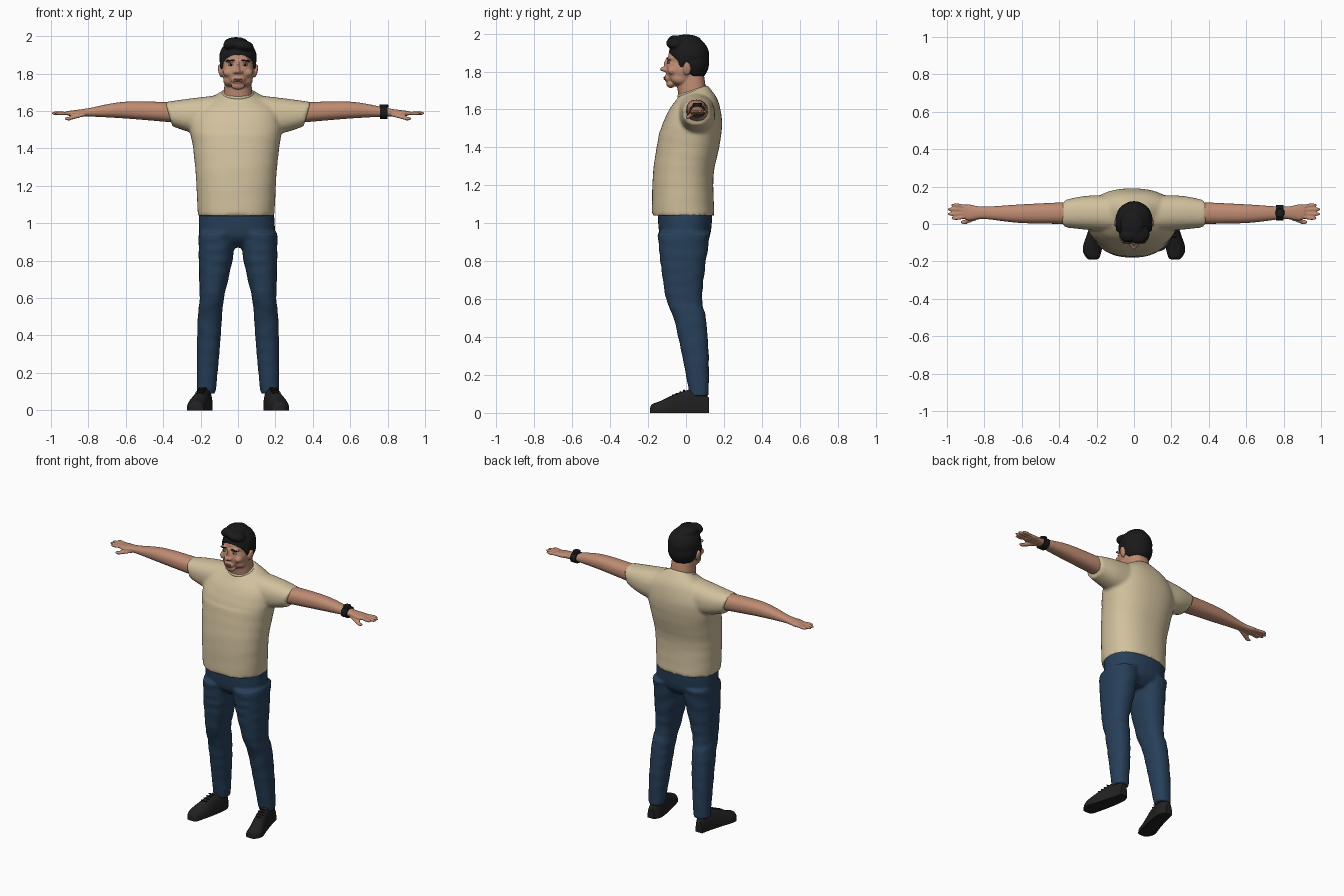
import bpy, bmesh, math
from mathutils import Matrix, Vector

cube = bpy.data.objects.get("Cube")
if cube:
    bpy.data.objects.remove(cube)


def material(name, *color):
    mat = bpy.data.materials.new(name)
    mat.use_nodes = True
    mat.diffuse_color = (*color, 1)
    shader = mat.node_tree.nodes["Principled BSDF"]
    shader.inputs["Base Color"].default_value = (*color, 1)
    shader.inputs["Roughness"].default_value = .8
    return mat


skin = material("skin", .52, .26, .17)
lip_red = material("lip red", .36, .14, .1)
tan_cotton = material("tan cotton", .64, .53, .34)
blue_denim = material("blue denim", .02, .05, .1)
black = material("black", .01, .01, .01)
charcoal = material("charcoal leather", .016, .015, .015)
eye_white = material("eye white", .5, .42, .38)

# Each axis maps (along, across, up) to model coordinates
axes = {"x": lambda along, across, up: (along, across, up),
        "y": lambda along, across, up: (across, along, up),
        "z": lambda along, across, up: (across, up, along)}
sides = {"left": 1, "right": -1}


def spline(rows, steps=6):
    """Smooth Catmull-Rom curve through the section rows."""
    rows = [Vector(row) for row in rows]
    last = len(rows) - 1
    for i in range(last):
        before, start, end, after = (rows[min(max(i + k, 0), last)] for k in range(-1, 3))
        leave, arrive = (end - before) / 2, (after - start) / 2
        for step in range(steps):
            t = step / steps
            bend = 3 * (end - start) - 2 * leave - arrive
            twist = leave + arrive - 2 * (end - start)
            yield start + leave * t + bend * t ** 2 + twist * t ** 3
    yield rows[last]


def loft(bm, axis, rows, side=1, power=2.3, fold=0, lean=lambda along: 0):
    """Rounded sections: position, two centres, two half sizes."""
    count = 48
    rings = []
    for along, mid_u, mid_v, half_u, half_v in spline(rows):
        ring = []
        for k in range(count):
            angle = math.tau * k / count
            crease = 1 + fold * math.sin(along * 75 + 2.5 * math.sin(angle + along * 9))
            u, v = (math.copysign(abs(wave) ** (2 / power), wave) * crease
                    for wave in (math.cos(angle), math.sin(angle)))
            x, y, z = axes[axis](along + lean(along) * v, mid_u + u * half_u, mid_v + v * half_v)
            ring.append(bm.verts.new((x * side, y, max(z, 0))))
        rings.append(ring)
    for low, high in zip(rings, rings[1:]):
        for k in range(count):
            bm.faces.new((low[k - 1], low[k], high[k], high[k - 1]))
    bm.faces.new(rings[0])
    bm.faces.new(rings[-1])


def ball(bm, center, size, tilt=0):
    place = Matrix.Translation(center) @ Matrix.Rotation(tilt, 4, "Y")
    bmesh.ops.create_uvsphere(bm, u_segments=24, v_segments=16, radius=1,
                              matrix=place @ Matrix.Diagonal((*size, 1)))


def pair(bm, center, size, tilt=0):
    x, y, z = center
    for side in sides.values():
        ball(bm, (x * side, y, z), size, tilt * side)


def finish(bm, name, mat, voxel=0):
    """Make the object; a voxel size fuses its overlapping volumes."""
    bmesh.ops.recalc_face_normals(bm, faces=bm.faces)
    mesh = bpy.data.meshes.new(name)
    bm.to_mesh(mesh)
    bm.free()
    mesh.materials.append(mat)
    obj = bpy.data.objects.new(name, mesh)
    bpy.context.collection.objects.link(obj)
    bpy.ops.object.select_all(action="DESELECT")
    obj.select_set(True)
    bpy.context.view_layer.objects.active = obj
    bpy.ops.object.shade_smooth_by_angle(angle=math.radians(50))
    if voxel:
        fuse = obj.modifiers.new("fuse", "REMESH")
        fuse.mode = "VOXEL"
        fuse.voxel_size = voxel
        fuse.use_smooth_shade = True
        soften = obj.modifiers.new("soften", "SMOOTH")
        soften.iterations = 4


# Shirt: torso tilted forward at the neckline, with short sleeves
bm = bmesh.new()
torso = [(1.04, .205, -.015, .165), (1.25, .215, -.015, .16), (1.4, .23, .01, .165),
         (1.52, .245, .03, .16), (1.62, .21, .04, .13), (1.68, .12, .04, .09),
         (1.7, .075, .035, .075)]
loft(bm, "z", [(z, -.01 if z < 1.6 else 0, mid, width, depth) for z, width, mid, depth in torso],
     fold=.003, lean=lambda z: .03 * (z - 1) ** 2 * 2 if z > 1.5 else 0)
for side in sides.values():
    loft(bm, "x", [(.1, .055, 1.57, .1, .115), (.26, .06, 1.575, .09, .09),
                   (.37, .055, 1.583, .073, .065)], side, lean=lambda x: x * x / 7)
finish(bm, "shirt", tan_cotton, .01)

# Ribbed collar
bpy.ops.mesh.primitive_torus_add(location=(0, .037, 1.692), rotation=(.3, 0, 0),
                                 major_radius=.075, minor_radius=.011)
collar = bpy.context.object
collar.name = "collar"
collar.data.materials.append(tan_cotton)
bpy.ops.object.shade_smooth()

# Jeans: hips and creased legs
bm = bmesh.new()
loft(bm, "z", [(.87, 0, 0, .1, .07), (.93, -.005, -.005, .195, .13),
               (1.06, -.008, -.005, .2, .145)])
leg = [(.09, .17, .07, .05, .05), (.3, .16, .05, .06, .07), (.5, .15, .02, .065, .085),
       (.6, .14, -.01, .065, .095), (.8, .12, -.015, .09, .12), (.95, .11, -.01, .1, .14)]
for side in sides.values():
    loft(bm, "z", leg, side, fold=.02)
finish(bm, "jeans", blue_denim, .009)

# Shoes: flat below, toes turned out, laces across the instep
shoe = [(.12, .18, .025, .08), (.07, .175, .04, .125), (-.03, .195, .048, .11),
        (-.13, .222, .052, .065), (-.18, .22, .035, .045), (-.19, .22, .015, .02)]
for label, side in sides.items():
    bm = bmesh.new()
    loft(bm, "y", [(y, mid, 0, width, height) for y, mid, width, height in shoe], side)
    finish(bm, label + "_shoe", charcoal)
    bm = bmesh.new()
    for i in range(4):
        ball(bm, (side * (.19 + i / 200), -.01 - i / 50, .118 - i / 120), (.025, .005, .005))
    finish(bm, label + "_laces", black)

# Bare arms with fanned fingers and a thumb
arm = [(.3, .06, 1.59, .06, .055), (.6, .055, 1.605, .05, .045), (.8, .06, 1.593, .033, .022),
       (.88, .062, 1.588, .043, .016), (.91, .065, 1.588, .036, .012)]
for label, side in sides.items():
    bm = bmesh.new()
    loft(bm, "x", arm, side)
    for i in range(4):
        fan = i - 1.5
        tip = 1 - abs(fan) ** 2 / 80
        for reach in (.91, .95, tip - .028):
            ball(bm, (side * reach, .066 + fan * reach ** 4 / 35, 1.588), (.029, .01, .01))
    for step in range(4):
        ball(bm, (side * (.84 + step / 45), .035 - step / 120, 1.577 - step / 170),
             (.022, .012, .01))
    finish(bm, label + "_arm", skin, .005)

# Wristwatch on the left arm
bm = bmesh.new()
loft(bm, "x", [(x, .06, 1.592, .042, .034) for x in (.76, .8)])
bmesh.ops.create_cone(bm, cap_ends=True, segments=24, radius1=.026, radius2=.023, depth=.016,
                      matrix=Matrix.Translation((.78, .06, 1.627)))
finish(bm, "watch", black)

# Head: skull, jaw, chin, neck and facial features fused
bm = bmesh.new()
ball(bm, (0, .01, 1.87), (.093, .105, .1))
ball(bm, (0, -.02, 1.81), (.086, .088, .095))
ball(bm, (0, -.08, 1.735), (.036, .024, .022))
loft(bm, "z", [(1.64, 0, .04, .08, .075), (1.78, 0, .02, .07, .075)])
ball(bm, (0, -.115, 1.812), (.014, .023, .013))
ball(bm, (0, -.1, 1.835), (.009, .017, .035))
ball(bm, (0, -.095, 1.765), (.036, .02, .022))
pair(bm, (.016, -.108, 1.808), (.01, .013, .009))
pair(bm, (.036, -.088, 1.868), (.034, .014, .01))
pair(bm, (.05, -.07, 1.805), (.03, .028, .025))
pair(bm, (.045, -.03, 1.765), (.034, .05, .035))
pair(bm, (.095, .005, 1.815), (.011, .022, .036), .2)
finish(bm, "head", skin, .005)

# Painted features: eyes, pupils, brows and lips
bm = bmesh.new()
pair(bm, (.038, -.092, 1.847), (.015, .007, .006))
finish(bm, "eyes", eye_white)
bm = bmesh.new()
pair(bm, (.038, -.097, 1.847), (.006, .004, .006))
pair(bm, (.04, -.098, 1.87), (.024, .007, .004), .1)
finish(bm, "pupils_and_brows", black)
bm = bmesh.new()
for z in (1.76, 1.769):
    ball(bm, (0, -.112, z), (.025, .006, .005))
finish(bm, "lips", lip_red)

# Hair: cap cut along a sloping hairline, with a raised fringe and sideburns
bm = bmesh.new()
ball(bm, (0, .015, 1.885), (.101, .108, .1))
ball(bm, (0, .03, 1.845), (.097, .092, .1))
bmesh.ops.bisect_plane(bm, geom=bm.verts[:] + bm.edges[:] + bm.faces[:],
                       plane_co=(0, -.1, 1.91), plane_no=(0, .7, .7), clear_inner=True)
bmesh.ops.holes_fill(bm, edges=[edge for edge in bm.edges if edge.is_boundary])
ball(bm, (-.035, -.06, 1.96), (.045, .038, .03), -.3)
ball(bm, (.02, -.055, 1.95), (.065, .05, .032), .15)
ball(bm, (-.01, 0, 1.965), (.065, .08, .03))
pair(bm, (.088, -.025, 1.86), (.01, .016, .04))
finish(bm, "hair", black, .006)
